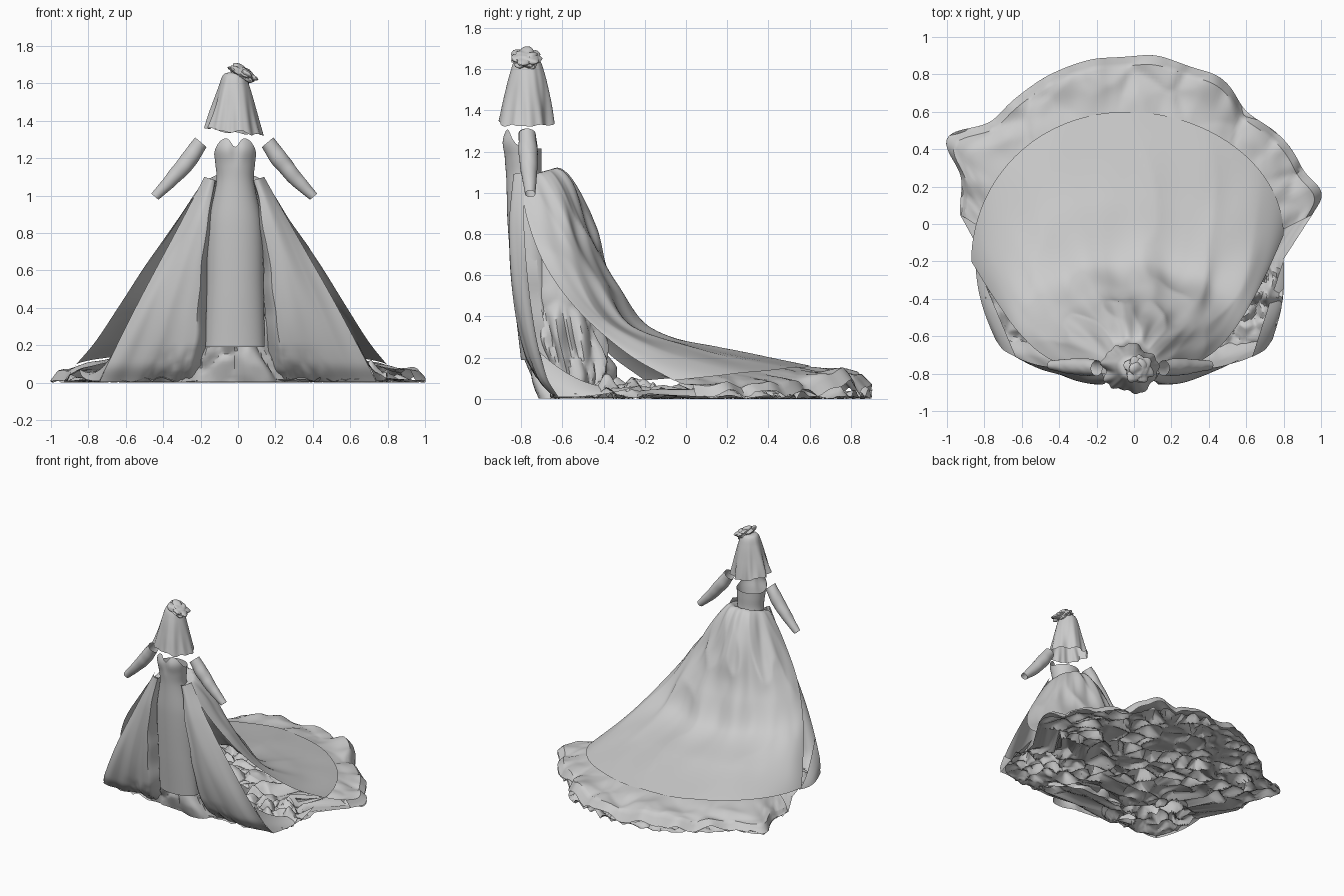
import bpy, bmesh, math
from math import sin, cos, pi, exp
from mathutils import Vector, noise

cube = bpy.data.objects.get("Cube")
if cube:
    bpy.data.objects.remove(cube, do_unlink=True)
GREY = (0.6, 0.6, 0.6, 1)
fabric = bpy.data.materials.new("pale grey fabric")
fabric.use_nodes = True
fabric.diffuse_color = GREY
fabric.node_tree.nodes["Principled BSDF"].inputs["Base Color"].default_value = GREY
parts = []
MID = -0.02  # sideways centre of the wearer

# helpers
def finish(name, bm):
    mesh = bpy.data.meshes.new(name)
    bmesh.ops.recalc_face_normals(bm, faces=bm.faces)
    bm.to_mesh(mesh)
    bm.free()
    mesh.materials.append(fabric)
    ob = bpy.data.objects.new(name, mesh)
    bpy.context.collection.objects.link(ob)
    parts.append(ob)

def sheet(name, nu, nv, func, closed=False):
    """Cloth sheet from func(u, v), u and v in 0..1."""
    bm = bmesh.new()
    cols = nu if closed else nu + 1
    rows = [[bm.verts.new(func(i / nu, j / nv)) for i in range(cols)]
            for j in range(nv + 1)]
    for a, b in zip(rows, rows[1:]):
        for i in range(nu):
            k = (i + 1) % cols
            bm.faces.new((a[i], a[k], b[k], b[i]))
    finish(name, bm)

def curve(keys, t):
    """Smooth interpolation through keys of (parameter, values...)."""
    n = len(keys) - 1
    t = min(max(t, keys[0][0]), keys[n][0])
    i = max(k for k in range(n) if keys[k][0] <= t)
    p, q = keys[i], keys[i + 1]
    h = q[0] - p[0]
    f = (t - p[0]) / h

    def slope(k, c):
        a, b = keys[max(k - 1, 0)], keys[min(k + 1, n)]
        return (b[c] - a[c]) / (b[0] - a[0])
    return [p[c] * (1 + 2 * f) * (1 - f) ** 2 + q[c] * f * f * (3 - 2 * f)
            + h * f * (1 - f) * (slope(i, c) * (1 - f) - slope(i + 1, c) * f)
            for c in range(1, len(p))]

def wave(x, y, z=0.0):
    return noise.noise(Vector((x, y, z)))

def crease(x, y, z=0.0):
    """Sharp valleys between rounded puffs, 0..1."""
    d = noise.voronoi(Vector((x, y, z)))[0]
    return min(1.0, (d[1] - d[0]) * 1.6)

def bump(t, centre, width):
    return exp(-((t - centre) / width) ** 2)

def rim(phi):
    """Outline of the train on the floor; phi = 0 points to the back."""
    s, c = sin(phi), cos(phi)
    if c >= 0:
        k = 1 + 0.085 * bump(phi, 1.45, 0.11) + 0.18 * bump(phi, -1.15, 0.13)
        k += 0.025 * wave(phi * 4, 0.5) * c - 0.08 * bump(phi, 0.8, 0.2)
        return 0.93 * s * k, 0.05 + 0.85 * c * k
    return math.copysign(0.8 * abs(s) ** 0.3, s), 0.05 - 0.71 * abs(c) ** 0.3

# strapless sheath dress
SHEATH = [(0.19, 0.158, -0.80, -0.62), (0.5, 0.152, -0.835, -0.63),
          (0.85, 0.142, -0.865, -0.66), (1.08, 0.10, -0.872, -0.70),
          (1.17, 0.106, -0.882, -0.70), (1.25, 0.114, -0.897, -0.70),
          (1.32, 0.106, -0.87, -0.70)]

def sheath(u, v):
    a = (u * 2 - 1) * pi  # zero at the front
    top = 1.215 + 0.095 * exp(-(abs(a) / 1.2) ** 4) - 0.05 * bump(a, 0, 0.25)
    z = 0.19 + (top - 0.19) * v
    w, front, back = curve(SHEATH, z)
    y = (front + back) / 2 + (front - back) / 2 * cos(a)
    y += 0.015 * bump(z, 1.24, 0.06) * bump(a, 0, 0.25)
    return MID + 0.005 + w * sin(a), y, z

sheet("sheath_dress", 64, 60, sheath, True)

# front skirt panels, with a rear lip at the inner edge and a low side flange
INNER = [(0, 0.095, -0.82, 1.08), (0.25, 0.135, -0.85, 0.82),
         (0.6, 0.16, -0.825, 0.42), (0.88, 0.18, -0.75, 0.11),
         (1, 0.2, -0.66, 0.005)]
OUTER = [(0, 0.16, -0.78, 1.10), (0.25, 0.3, -0.785, 0.84),
         (0.6, 0.52, -0.75, 0.44), (0.88, 0.69, -0.68, 0.11),
         (1, 0.74, -0.62, 0.005)]

for name, side in (("left", 1), ("right", -1)):
    def panel(u, v):
        p, q = Vector(curve(INNER, v)), Vector(curve(OUTER, v))
        r = p.lerp(q, u)
        fold = wave(u * 4, v * 1.5, side * 3) * 0.03 * v
        r.y -= sin(pi * u) * 0.035 * (1 - v ** 4) + fold
        r.x += 0.02 * wave(v * 6, side) * (1 - u) ** 3
        lip = max(0, 1 - u / 0.12)
        r.y += 0.13 * lip ** 1.5
        r.x -= 0.02 * lip * v
        dent = max(0, v - 0.8) * 5 * max(0, 1 - u * 1.6)
        r.y += 0.06 * dent * (1 - crease(u * 9, v * 9, side))
        return side * r.x + MID * (1 - v), r.y, max(r.z, 0.004)

    def flange(u, v):
        p = Vector(curve(OUTER, 0.78 + 0.22 * v))
        r = p.lerp(Vector((0.8, -0.19, 0.07)), u)
        r.x += 0.025 * sin(pi * u) * v
        r.z = p.z * (1 - u) ** 2.2 + 0.07 * u * u + 0.004
        return side * (r.x + (0.05 * u if side < 0 else 0)), r.y, r.z
    sheet(name + "_front_panel", 50, 50, panel)
    sheet(name + "_panel_flange", 24, 10, flange)

# gathered petticoat
PETTICOAT = [(0, 0.4, -0.70, -0.40), (0.12, 0.3, -0.735, -0.36),
             (0.3, 0.22, -0.765, -0.40), (0.5, 0.17, -0.78, -0.46),
             (0.8, 0.13, -0.81, -0.56), (1.08, 0.09, -0.84, -0.69)]

def petticoat(u, v):
    a = u * 2 * pi
    z = 1.06 * v
    w, front, back = curve(PETTICOAT, z)
    puff = (crease(cos(a) * 1.8, sin(a) * 1.8, z * 4) - 0.5) * 0.3
    k = 1 + puff * min(1, max(0, (0.55 - z) * 4))
    y = (front + back) / 2 + (front - back) / 2 * cos(a) * k
    return MID + w * sin(a) * k, y, z + 0.003

sheet("petticoat", 90, 70, petticoat, True)

# overskirt sweeping into the upper train
EDGE = [(0, 0.10, -0.80, 1.07), (0.07, 0.16, -0.80, 1.06),
        (0.2, 0.29, -0.775, 0.88), (0.4, 0.46, -0.69, 0.64),
        (0.6, 0.6, -0.54, 0.42), (0.8, 0.73, -0.33, 0.22),
        (1, 0.835, -0.13, 0.09)]
SPINE = [(0, -0.70, 1.08), (0.07, -0.62, 1.12), (0.15, -0.54, 1.03),
         (0.3, -0.45, 0.78), (0.45, -0.345, 0.55), (0.6, -0.2, 0.34),
         (0.8, 0.15, 0.25), (1, 0.6, 0.16)]

def overskirt(u, v):
    phi = (u - 0.5) * pi
    s, c = sin(phi), cos(phi)
    x, ye, ze = curve(EDGE, v)
    yc, zc = curve(SPINE, v)
    ye += 0.07 * s * v * v
    # creased folds fanning out from the waist
    fold = 0.35 - abs(wave(phi * 1.9 + v, v * 3, 5)) * 1.6
    fold += 0.5 * wave(phi * 4, v * 5, 9)
    out = fold * 0.08 * c * min(1, v * 3.5) * (1 - v) ** 0.7
    return (x * s + out * s + MID - 0.015 * v,
            ye + (yc - ye) * c + out * c,
            ze + (zc - ze) * c + fold * 0.03 * c * v * (1.2 - v))

sheet("overskirt", 110, 80, overskirt)

# ruffled lower train, tucked up under the overskirt hem
def lower_train(u, v):
    phi = (u - 0.5) * pi
    s, c = sin(phi), cos(phi)
    x, y = rim(phi)
    xi, yi = 0.64 * s + MID, -0.12 + 0.52 * c
    ruffle = (crease(phi * 3.5, v * 1.2, 2) - 0.45) * 0.07 + wave(phi * 7, v * 3) * 0.04
    z = (0.115 + 0.065 * c) * (1 - v) + (0.06 + 0.045 * c) * v + ruffle * v * v
    z -= 0.05 * max(0, v - 0.9) / 0.1
    return xi + (x - xi) * v, yi + (y - yi) * v, max(z, 0.012)

sheet("lower_train", 130, 30, lower_train)

# crumpled floor layer, heaped between panel and overskirt
def floor_layer(u, v):
    phi = (u * 2 - 1) * pi
    x, y = rim(phi)
    x, y = x * v, 0.05 + (y - 0.05) * v
    z = 0.11 * crease(x * 7, y * 7, 1) * (0.7 + 0.6 * wave(x * 4, y * 4, 8)) * (1 - 0.35 * v ** 4)
    z += 0.15 * bump(abs(x), 0.58, 0.17) * bump(y, -0.35, 0.2) * crease(x * 6, y * 6, 4)
    jit = 0.07 * v * (1 - v ** 6)
    return x + jit * wave(x * 8, y * 8, 3), y + jit * wave(x * 8, y * 8, 6), max(z, 0.0)

sheet("floor_layer", 240, 80, floor_layer, True)

# detached sleeves
SLEEVE = [(0, 0.041), (0.3, 0.046), (0.6, 0.04), (1, 0.025)]
for name, side in (("left_sleeve", 1), ("right_sleeve", -1)):
    def sleeve(u, v):
        a = u * 2 * pi
        start, end = Vector((0.178, -0.77, 1.285)), Vector((0.425, -0.755, 0.995))
        axis = (end - start).normalized()
        r = curve(SLEEVE, v)[0] * (1 + 0.08 * wave(u * 3, v * 6, side))
        p = start.lerp(end, v)
        p += Vector((-axis.z, 0, axis.x)) * (cos(a) * r - 0.012 * sin(pi * v))
        return side * p.x + MID, p.y + sin(a) * r, p.z
    sheet(name, 28, 24, sleeve, True)

# veil
VEIL = [(0, 0.01, 0.01, 1.66), (0.1, 0.055, 0.055, 1.65), (0.25, 0.08, 0.08, 1.59),
        (0.6, 0.115, 0.105, 1.47), (1, 0.148, 0.128, 1.34)]

def veil(u, v):
    a = u * 2 * pi
    rx, ry, z = curve(VEIL, v)
    k = 1 + v * (0.2 * wave(cos(a) * 3, sin(a) * 3, v) + 0.06 * sin(a * 5 + v))
    z += v * v * (-0.018 * cos(a) + 0.02 * wave(cos(a) * 2, sin(a) * 2, 7))
    return MID + rx * k * cos(a), -0.77 + ry * k * sin(a), z

sheet("veil", 84, 36, veil, True)

# rosette on the veil
bm = bmesh.new()
bmesh.ops.create_icosphere(bm, subdivisions=4, radius=1)
for vert in bm.verts:
    p = vert.co.copy()
    k = 0.75 + 0.35 * crease(p.x * 1.2, p.y * 1.2, p.z * 1.2)
    x, y, z = p.x * 0.08 * k, p.y * 0.085 * k, p.z * 0.045 * k
    vert.co = (0.025 + x, -0.775 + y, 1.652 + z - 0.35 * x)
finish("veil_rosette", bm)

# smooth cloth with sharp creases
bpy.ops.object.select_all(action='DESELECT')
for ob in parts:
    ob.select_set(True)
bpy.context.view_layer.objects.active = parts[0]
bpy.ops.object.shade_smooth_by_angle(angle=math.radians(38))
